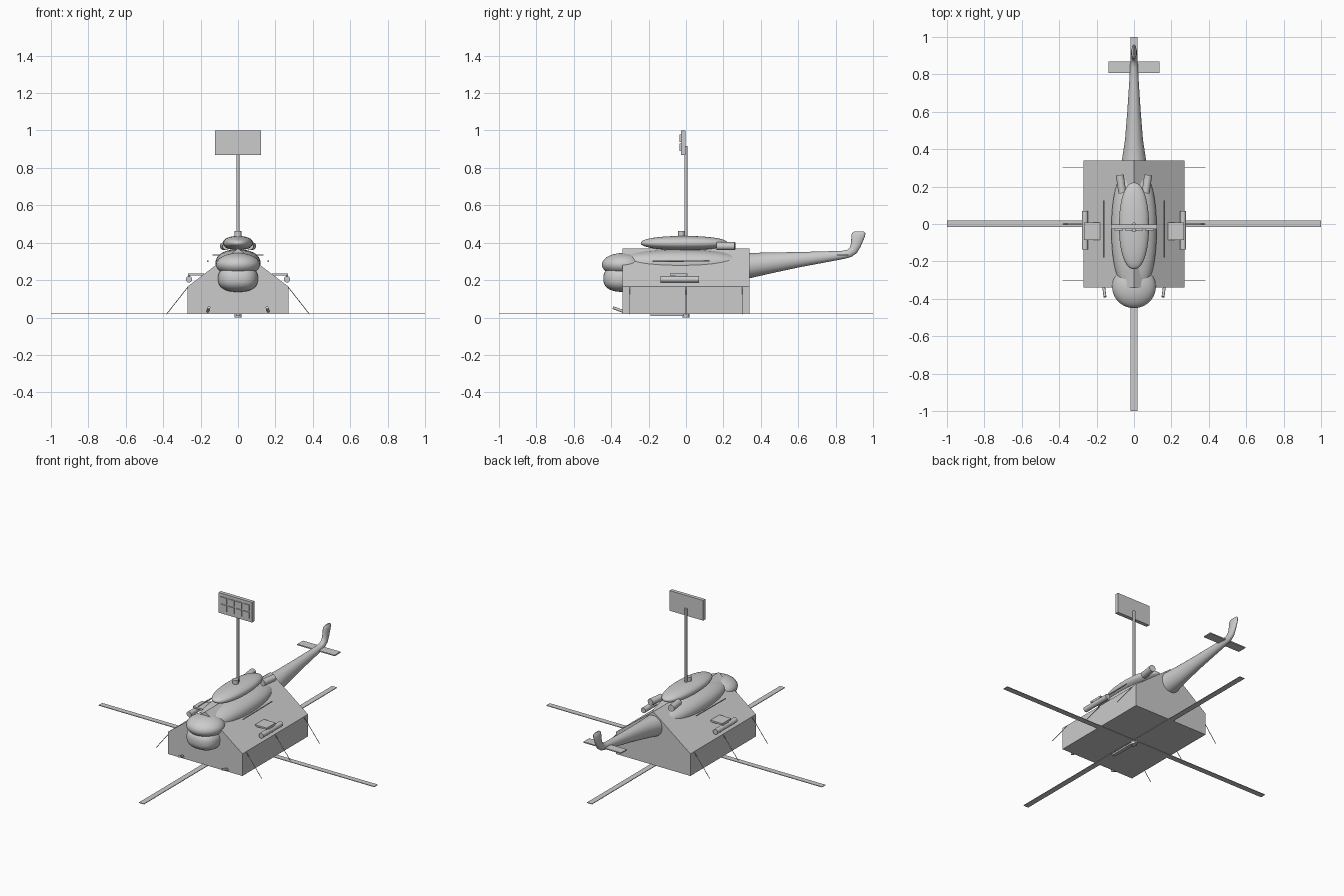
import bpy, bmesh, math
from mathutils import Vector

if "Cube" in bpy.data.objects:
    bpy.data.objects.remove(bpy.data.objects["Cube"])


def mesh_object(name, bm, smooth=False):
    bmesh.ops.recalc_face_normals(bm, faces=bm.faces)
    me = bpy.data.meshes.new(name)
    bm.to_mesh(me)
    bm.free()
    ob = bpy.data.objects.new(name, me)
    bpy.context.collection.objects.link(ob)
    if smooth:
        bpy.ops.object.select_all(action='DESELECT')
        ob.select_set(True)
        bpy.context.view_layer.objects.active = ob
        bpy.ops.object.shade_smooth_by_angle(angle=math.radians(40))
    return ob


def box(name, lo, hi, bevel=0):
    bm = bmesh.new()
    bmesh.ops.create_cube(bm, size=1)
    lo, hi = Vector(lo), Vector(hi)
    for v in bm.verts:
        v.co = (lo + hi) / 2 + v.co * (hi - lo)
    if bevel:
        bmesh.ops.bevel(bm, geom=bm.edges[:], offset=bevel, segments=2, affect='EDGES', profile=0.5)
    return mesh_object(name, bm, bevel > 0)


def rod(name, a, b, r, r2=None, sides=12):
    a, b = Vector(a), Vector(b)
    bm = bmesh.new()
    bmesh.ops.create_cone(bm, cap_ends=True, segments=sides, radius1=r,
                          radius2=r if r2 is None else r2, depth=(b - a).length)
    rot = (b - a).to_track_quat('Z', 'Y')
    for v in bm.verts:
        v.co = rot @ v.co + (a + b) / 2
    return mesh_object(name, bm, True)


def ellipsoid(name, centre, radii, power=1.0):
    bm = bmesh.new()
    bmesh.ops.create_uvsphere(bm, u_segments=40, v_segments=24, radius=1)
    for v in bm.verts:
        v.co = Vector([c + r * math.copysign(abs(p) ** power, p)
                       for c, r, p in zip(centre, radii, v.co)])
    return mesh_object(name, bm, True)


def loft(name, rings, sides=32):
    # each ring: y, z, tilt in degrees, half width, half height
    bm = bmesh.new()
    loops = []
    for y, z, tilt, rx, rn in rings:
        t = math.radians(tilt)
        loop = []
        for i in range(sides):
            a = 2 * math.pi * i / sides
            n = rn * math.sin(a)
            loop.append(bm.verts.new((rx * math.cos(a), y - n * math.sin(t), z + n * math.cos(t))))
        loops.append(loop)
    for p, q in zip(loops, loops[1:]):
        for i in range(sides):
            j = (i + 1) % sides
            bm.faces.new((p[i], p[j], q[j], q[i]))
    bm.faces.new(loops[0])
    bm.faces.new(loops[-1])
    return mesh_object(name, bm, True)


# Tent body with pitched roof
bm = bmesh.new()
profile = [(-0.27, 0.02), (0.27, 0.02), (0.27, 0.165), (0, 0.37), (-0.27, 0.165)]
face = bm.faces.new([bm.verts.new((x, -0.34, z)) for x, z in profile])
ext = bmesh.ops.extrude_face_region(bm, geom=[face])
for v in ext['geom']:
    if isinstance(v, bmesh.types.BMVert):
        v.co.y = 0.34
# keep the front face closed
if not any(all(abs(v.co.y + 0.34) < 1e-5 for v in f.verts) for f in bm.faces):
    bm.faces.new([v for v in bm.verts if v.co.y < 0])
mesh_object("tent", bm)

# Fuselage, canopy and chin
ellipsoid("fuselage", (0, -0.03, 0.29), (0.121, 0.35, 0.074), 0.9)
ellipsoid("canopy", (0, -0.335, 0.283), (0.117, 0.115, 0.062))
ellipsoid("chin", (0, -0.335, 0.208), (0.107, 0.107, 0.071), 0.8)

# Tail boom sweeping up into the fin
loft("tail_boom", [
    (0.22, 0.275, 4, 0.085, 0.075),
    (0.34, 0.278, 5, 0.065, 0.067),
    (0.45, 0.292, 6, 0.048, 0.056),
    (0.60, 0.309, 6, 0.036, 0.041),
    (0.75, 0.325, 6, 0.026, 0.029),
    (0.84, 0.335, 12, 0.021, 0.022),
    (0.873, 0.343, 28, 0.019, 0.022),
    (0.895, 0.360, 52, 0.018, 0.024),
    (0.907, 0.385, 72, 0.017, 0.027),
    (0.915, 0.415, 78, 0.016, 0.032),
    (0.921, 0.440, 84, 0.014, 0.037),
    (0.925, 0.453, 88, 0.010, 0.034),
    (0.926, 0.460, 90, 0.004, 0.024),
])
box("stabilizer", (-0.136, 0.808, 0.331), (0.136, 0.868, 0.338))

# Engine housing, mast base and mast
ellipsoid("engine_housing", (0, -0.01, 0.398), (0.08, 0.232, 0.038), 0.92)
rod("mast_base", (0, -0.025, 0.425), (0, -0.025, 0.463), 0.018, sides=20)
rod("mast", (0, 0, 0.40), (0, 0, 0.917), 0.008, sides=16)

# Panel on the mast with raised tiles
box("panel", (-0.122, -0.028, 0.868), (0.122, -0.004, 1.0))
for col in range(4):
    for row in range(2):
        x = -0.082 + col * 0.0547
        z = 0.911 + row * 0.048
        box("panel_tile", (x - 0.022, -0.034, z - 0.020), (x + 0.022, -0.026, z + 0.020))

# Crossed rotor blades on the ground and their hub
box("rotor_blade_x", (-1, -0.016, 0.018), (1, 0.020, 0.022))
box("rotor_blade_y", (-0.018, -1, 0.018), (0.018, 1, 0.022))
rod("rotor_hub", (0, 0, 0.0), (0, 0, 0.022), 0.018, sides=20)
box("hub_bar", (-0.012, -0.19, 0.008), (0.012, 0.02, 0.018))

for s in (-1, 1):
    # Exhausts
    rod("exhaust", (s * 0.062, 0.165, 0.382), (s * 0.076, 0.262, 0.382), 0.021, sides=20)
    # Stub wings and pods
    box("stub_wing", (min(s * 0.183, s * 0.268), -0.085, 0.225),
        (max(s * 0.183, s * 0.268), 0.008, 0.236))
    rod("pod", (s * 0.262, -0.135, 0.204), (s * 0.262, 0.07, 0.204), 0.017, sides=20)
    box("pod_pylon", (s * 0.262 - 0.006, -0.06, 0.21), (s * 0.262 + 0.006, 0.0, 0.23))
    # Roof rails
    rod("roof_rail", (s * 0.161, -0.18, 0.300), (s * 0.161, 0.125, 0.303), 0.0035, sides=8)
    # Skid toes
    rod("skid_toe", (s * 0.163, -0.33, 0.030), (s * 0.155, -0.39, 0.053), 0.0075)
    # Guy lines
    for y in (-0.30, 0, 0.30):
        rod("guy_line", (s * 0.268, y, 0.163), (s * 0.382, y, 0.018), 0.002, sides=6)
